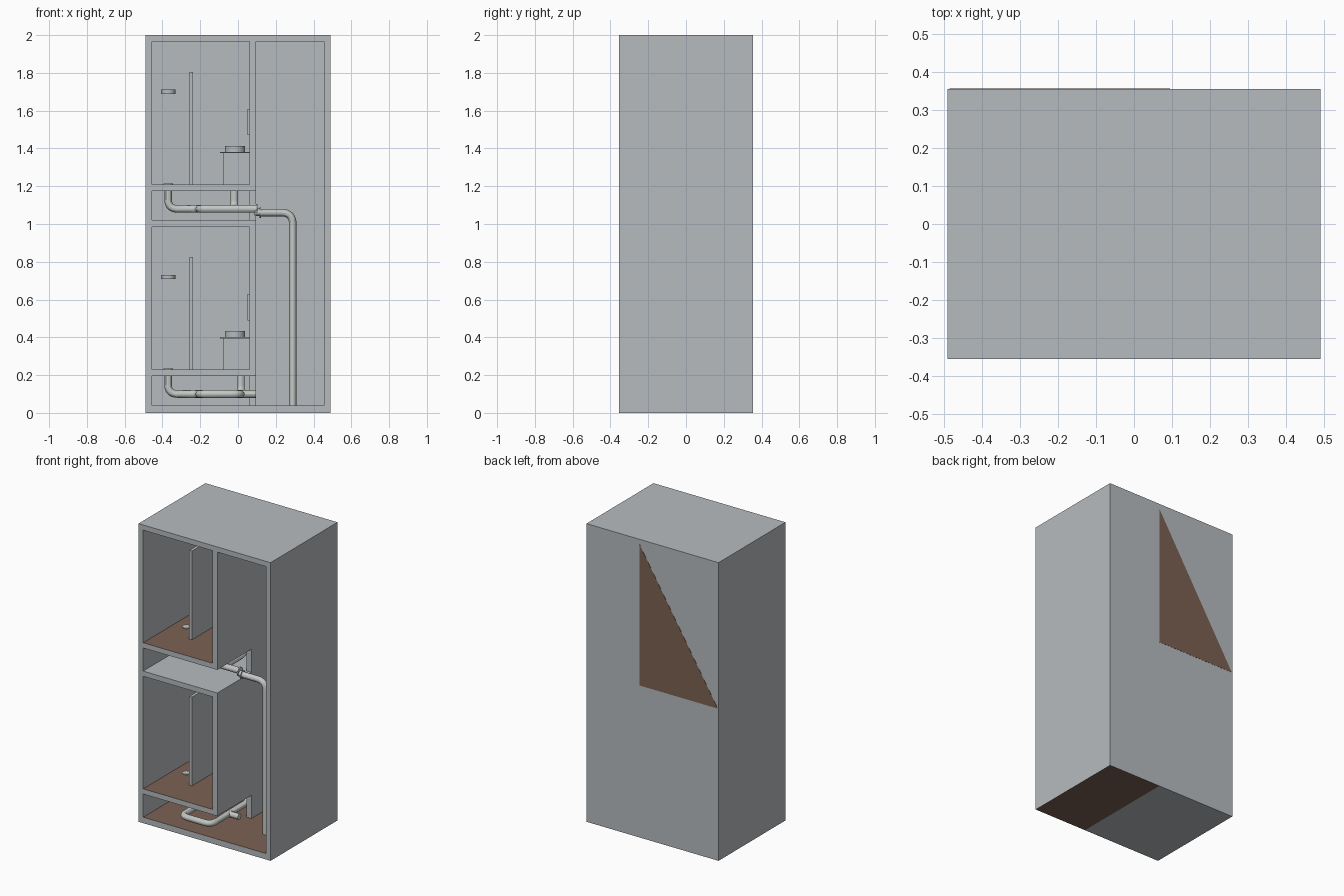
import bpy, bmesh
from mathutils import Vector

if "Cube" in bpy.data.objects:
    bpy.data.objects.remove(bpy.data.objects["Cube"])


def material(name, rgb):
    m = bpy.data.materials.new(name)
    m.use_nodes = True
    m.diffuse_color = (*rgb, 1)
    m.node_tree.nodes["Principled BSDF"].inputs["Base Color"].default_value = (*rgb, 1)
    return m


GREY = material("wall grey", (0.47, 0.50, 0.52))
BROWN = material("floor brown", (0.20, 0.12, 0.085))
PIPE = material("pipe light grey", (0.55, 0.58, 0.56))


def add_mesh(name, bm, *mats):
    mesh = bpy.data.meshes.new(name)
    bm.to_mesh(mesh)
    bm.free()
    obj = bpy.data.objects.new(name, mesh)
    bpy.context.collection.objects.link(obj)
    for m in mats:
        mesh.materials.append(m)
    return obj


def box(name, x, y, z, brown_top=False, brown_bottom=False):
    """Box between pairs of limits, with optional brown top or bottom face."""
    bm = bmesh.new()
    bmesh.ops.create_cube(bm, size=1)
    for v in bm.verts:
        v.co = [lim[0] if c < 0 else lim[1] for c, lim in zip(v.co, (x, y, z))]
    bm.normal_update()
    for f in bm.faces:
        if (brown_top and f.normal.z > 0.5) or (brown_bottom and f.normal.z < -0.5):
            f.material_index = 1
    return add_mesh(name, bm, GREY, BROWN)


def smooth(obj):
    bpy.ops.object.select_all(action='DESELECT')
    bpy.context.view_layer.objects.active = obj
    obj.select_set(True)
    bpy.ops.object.shade_smooth_by_angle()


def disc(name, centre, radius, height, axis='Z', mat=GREY):
    bm = bmesh.new()
    bmesh.ops.create_cone(bm, cap_ends=True, segments=32, radius1=radius,
                          radius2=radius, depth=height)
    turn = Vector((0, 0, 1)).rotation_difference(
        Vector((axis == 'X', axis == 'Y', axis == 'Z')))
    for v in bm.verts:
        v.co = turn @ v.co + Vector(centre)
    smooth(add_mesh(name, bm, mat))


def tube(name, points, radius=0.02, bend=0.05, mat=PIPE):
    """Round pipe along a path whose corners are filleted."""
    pts = [Vector(p) for p in points]
    path = [pts[0]]
    for a, b, c in zip(pts, pts[1:], pts[2:]):
        r = min(bend, (a - b).length * 0.49, (c - b).length * 0.49)
        u, w = (a - b).normalized() * r, (c - b).normalized() * r
        for i in range(9):
            t = i / 8
            path.append(b + u * (1 - t) ** 2 + w * t ** 2)
    path.append(pts[-1])
    cu = bpy.data.curves.new(name, 'CURVE')
    cu.dimensions = '3D'
    cu.bevel_depth = radius
    cu.bevel_resolution = 4
    cu.use_fill_caps = True
    sp = cu.splines.new('POLY')
    sp.points.add(len(path) - 1)
    for p, co in zip(sp.points, path):
        p.co = (*co, 1)
    cu.materials.append(mat)
    obj = bpy.data.objects.new(name, cu)
    bpy.context.collection.objects.link(obj)
    bpy.ops.object.select_all(action='DESELECT')
    bpy.context.view_layer.objects.active = obj
    obj.select_set(True)
    bpy.ops.object.convert(target='MESH')
    smooth(bpy.context.object)


# Outer shell, open at the front
W, D, T = 0.49, 0.355, 0.035
DEPTH, INNER = (-D, D), (-D, D - T)
P0, P1 = 0.06, 0.095                    # partition beside the shaft
box("left_wall", (W - T, W), DEPTH, (0.04, 1.965))
box("right_wall", (-W, T - W), DEPTH, (0.04, 1.965))
box("back_wall", (T - W, W - T), (D - T, D), (0.04, 1.965))
box("roof", (-W, W), DEPTH, (1.965, 2))
box("base_rooms", (-W, P1), DEPTH, (0, 0.04), True)
box("base_shaft", (P1, W), DEPTH, (0, 0.04), True, True)

# Triangular panel on the back
bm = bmesh.new()
tri = bm.faces.new([bm.verts.new(c) for c in
                    ((P1, D, 1.02), (-0.485, D, 1.02), (P1, D, 1.965))])
ext = bmesh.ops.extrude_face_region(bm, geom=[tri])
for v in ext["geom"]:
    if isinstance(v, bmesh.types.BMVert):
        v.co.y += 0.001
bmesh.ops.recalc_face_normals(bm, faces=bm.faces)
add_mesh("back_triangle", bm, BROWN)

# Two stacked bathrooms, each above a service void
for level, z in (("lower", 0.23), ("upper", 1.21)):
    top = z + 0.755
    under = z - 0.035
    room = (T - W, P0)
    box(level + "_floor", room, INNER, (under, z), True)
    wall_top = 1.02 if level == "lower" else top
    box(level + "_partition", (P0, P1), INNER, (under, wall_top))
    box(level + "_void_wall", (P0, P1), (0.007, D - T), (z - 0.19, under))
    if level == "lower":
        box("lower_ceiling", room, INNER, (top, 1.02))

    # Shower
    box(level + "_shower_screen", (-0.257, -0.237), (-0.15, D - T), (z, z + 0.595))
    disc(level + "_shower_head", (-0.37, 0.15, z + 0.49), 0.038, 0.022)
    tube(level + "_shower_arm", [(-0.37, 0.15, z + 0.49), (-0.37, D - T, z + 0.49)], 0.008)
    disc(level + "_drain", (-0.37, -0.02, z + 0.002), 0.025, 0.006, mat=PIPE)

    # Vanity, basin and mirror
    box(level + "_vanity", (-0.08, P0), (0.03, 0.22), (z, z + 0.165))
    box(level + "_counter", (-0.095, P0), (0.015, 0.235), (z + 0.165, z + 0.172))
    disc(level + "_basin", (-0.016, 0.125, z + 0.188), 0.054, 0.032)
    box(level + "_mirror", (P0 - 0.009, P0), (0.03, 0.22), (z + 0.26, z + 0.4))

    # Waste pipes in the void
    pz = z - 0.13
    front, leg = (-0.31, 0.015) if level == "lower" else (-0.12, -0.02)
    drain = [(-0.37, -0.02, z), (-0.37, -0.02, pz), (-0.205, -0.02, pz),
             (-0.205, front, pz)]
    sink = [(leg, 0.1, pz), (leg, 0.1, z)]
    if level == "lower":
        tube("lower_waste_pipe", drain + [(leg, front, pz)] + sink)
        tube("lower_outlet", [(leg, -0.12, pz), (0.095, -0.12, pz)])
    else:
        tube("upper_waste_pipe", drain + [(0.1, front, pz)])
        tube("upper_sink_pipe", [(leg, front, pz)] + sink)

# Couplings and the soil stack in the shaft
disc("outlet_flange", (0.098, -0.12, 1.077), 0.028, 0.008, 'X', PIPE)
disc("stack_flange", (0.118, -0.12, 1.06), 0.027, 0.008, 'X', PIPE)
tube("soil_stack", [(0.09, -0.12, 1.065), (0.12, -0.12, 1.06),
                    (0.29, -0.12, 1.06), (0.29, -0.12, 0.04)], bend=0.06)
